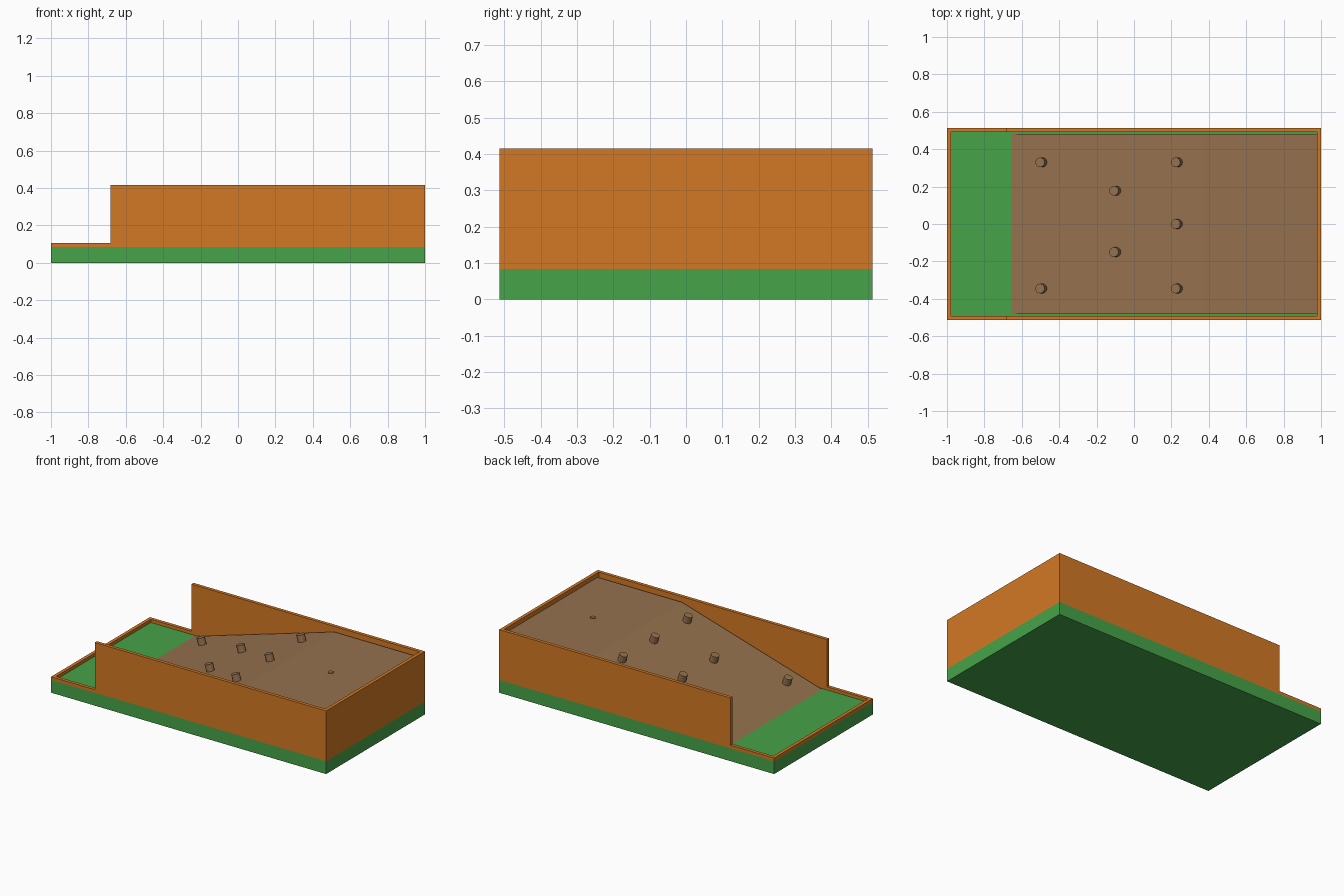
import bpy, bmesh, math
from mathutils import Matrix, Vector

if "Cube" in bpy.data.objects:
    bpy.data.objects.remove(bpy.data.objects["Cube"])

# Main dimensions
HX, HY = 1.0, 0.513          # half length / half width
BASE, LOW, HIGH = 0.084, 0.105, 0.415
T = 0.022                    # wall thickness
STEP = -0.682                # where the side walls step up
RAMP_X0, RAMP_X1, DECK = -0.655, 0.365, 0.385


def material(name, rgb):
    m = bpy.data.materials.new(name)
    m.diffuse_color = (*rgb, 1.0)
    m.use_nodes = True
    m.node_tree.nodes["Principled BSDF"].inputs["Base Color"].default_value = m.diffuse_color
    return m


green = material("green", (0.062, 0.37, 0.067))
orange = material("orange", (0.65, 0.19, 0.018))
brown = material("brown", (0.30, 0.165, 0.077))


def finish(name, bm, mat):
    bmesh.ops.recalc_face_normals(bm, faces=bm.faces)
    me = bpy.data.meshes.new(name)
    bm.to_mesh(me)
    bm.free()
    me.materials.append(mat)
    ob = bpy.data.objects.new(name, me)
    bpy.context.collection.objects.link(ob)
    return ob


def extrude_xz(name, profile, y0, y1, mat):
    """Extrude an (x, z) outline from y0 to y1."""
    bm = bmesh.new()
    face = bm.faces.new([bm.verts.new((x, y0, z)) for x, z in profile])
    out = bmesh.ops.extrude_face_region(bm, geom=[face])
    verts = [g for g in out["geom"] if isinstance(g, bmesh.types.BMVert)]
    bmesh.ops.translate(bm, verts=verts, vec=(0, y1 - y0, 0))
    return finish(name, bm, mat)


def rect(x0, x1, z0, z1):
    return [(x0, z0), (x1, z0), (x1, z1), (x0, z1)]


def peg(name, centre, radius, height, sides, tilt, mat):
    """Cylinder whose axis is tilted about y, centred at the given point."""
    bm = bmesh.new()
    bmesh.ops.create_cone(bm, cap_ends=True, segments=sides, radius1=radius,
                          radius2=radius, depth=height,
                          matrix=Matrix.Translation(centre) @ Matrix.Rotation(tilt, 4, 'Y'))
    return finish(name, bm, mat)


# Base slab
extrude_xz("base", rect(-HX, HX, 0, BASE), -HY, HY, green)

# Stepped side walls
side = [(-HX, BASE), (HX, BASE), (HX, HIGH), (STEP, HIGH), (STEP, LOW), (-HX, LOW)]
for name, s in (("front_wall", -1), ("back_wall", 1)):
    extrude_xz(name, side, s * (HY - T), s * HY, orange)

# End walls: low lip on the left, full height on the right
extrude_xz("left_lip", rect(-HX, -HX + T, BASE, LOW), -HY + T, HY - T, orange)
extrude_xz("right_wall", rect(HX - T, HX, BASE, HIGH), -HY + T, HY - T, orange)

# Ramp rising to a flat deck, with a narrow gap to the side walls
ramp = [(RAMP_X0, BASE), (HX - T, BASE), (HX - T, DECK), (RAMP_X1, DECK)]
extrude_xz("ramp_deck", ramp, -0.48, 0.48, brown)

# Pegs standing square to the ramp surface
slope = math.atan2(DECK - BASE, RAMP_X1 - RAMP_X0)
normal = Vector((-math.sin(slope), 0, math.cos(slope)))
spots = [(-0.49, 0.33), (-0.49, -0.345), (-0.095, 0.178), (-0.095, -0.15),
         (0.235, 0.33), (0.235, 0.0), (0.235, -0.345)]
for i, (x, y) in enumerate(spots):
    z = BASE + (x - RAMP_X0) * math.tan(slope)
    peg(f"ramp_peg_{i + 1}", Vector((x, y, z)) + normal * 0.02,
        0.026, 0.05, 12, -slope, brown)

# Small marker stud on the deck
peg("deck_stud", Vector((0.675, 0, DECK)), 0.018, 0.008, 8, 0, brown)
